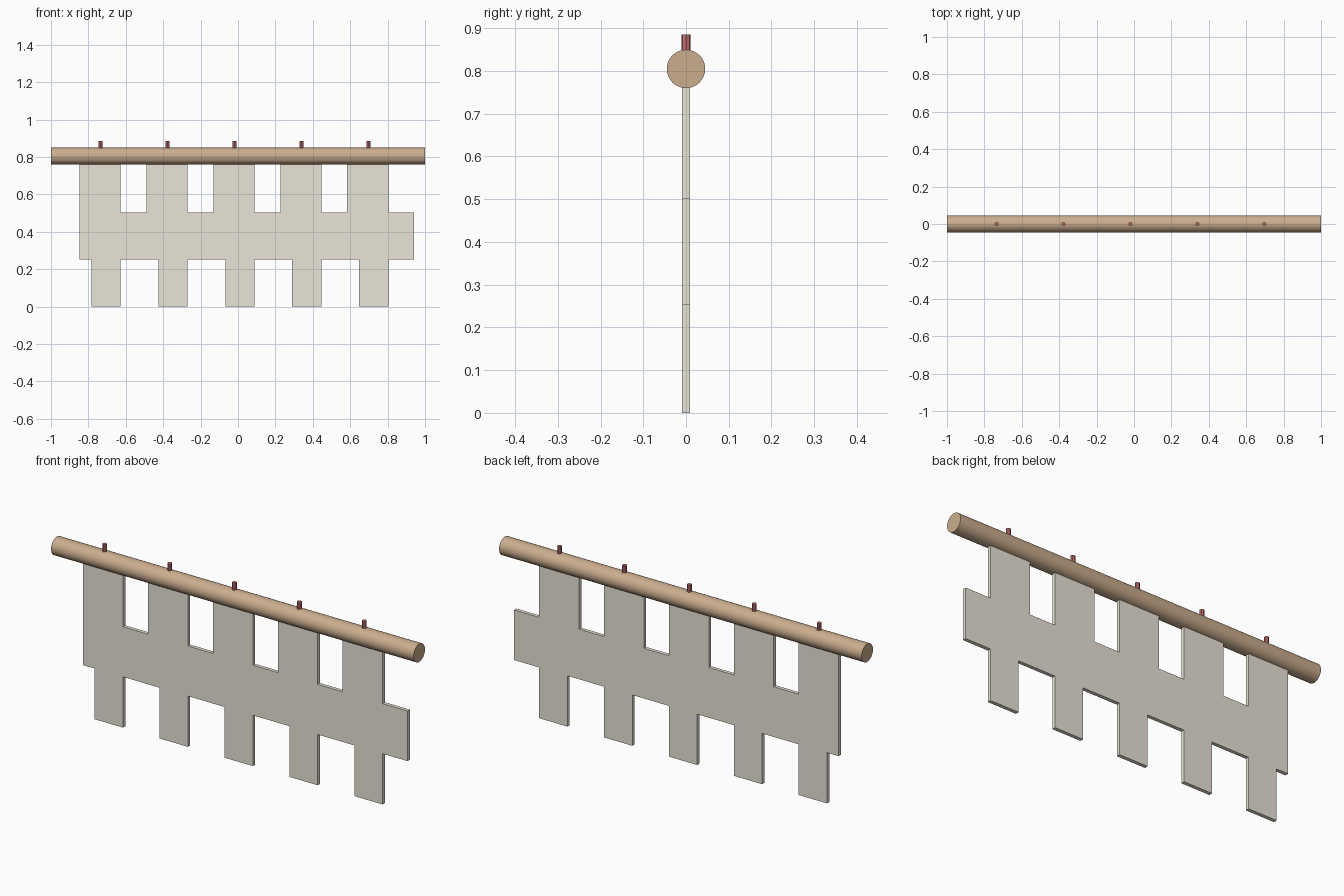
import bpy, bmesh
from math import pi

if "Cube" in bpy.data.objects:
    bpy.data.objects.remove(bpy.data.objects["Cube"])

PITCH, COUNT, LEFT = 0.358, 5, -0.848
TAB_W, FOOT_INSET = 0.22, 0.064
ROD_R, ROD_Z = 0.045, 0.805


def material(name, rgb):
    m = bpy.data.materials.new(name)
    m.diffuse_color = (*rgb, 1)
    m.use_nodes = True
    m.node_tree.nodes["Principled BSDF"].inputs["Base Color"].default_value = m.diffuse_color
    return m


def cylinder(name, radius, depth, sides, loc, mat, rot=(0, 0, 0)):
    bpy.ops.mesh.primitive_cylinder_add(vertices=sides, radius=radius, depth=depth,
                                        location=loc, rotation=rot)
    o = bpy.context.object
    o.name = name
    o.data.materials.append(mat)
    return o


wood = material("wood", (0.60, 0.42, 0.27))
cloth = material("cloth", (0.82, 0.78, 0.68))
red = material("red", (0.55, 0.16, 0.16))

# Horizontal rod
cylinder("rod", ROD_R, 2.0, 32, (0, 0, ROD_Z), wood, (0, pi / 2, 0))

# Hanging panel outline: hanging tabs along the top, feet along the bottom
top, bottom = [], []
for i in range(COUNT):
    x = LEFT + i * PITCH
    r, f = x + TAB_W, x + FOOT_INSET
    if i:
        top.append((x, 0.503))
    top += [(x, 0.775), (r, 0.775), (r, 0.503)]
    bottom += [(f, 0.253), (f, 0), (r, 0), (r, 0.253)]
end = LEFT + COUNT * PITCH
outline = top + [(end, 0.503), (end, 0.253)] + bottom[::-1] + [(LEFT, 0.253)]

bm = bmesh.new()
face = bm.faces.new([bm.verts.new((x, -0.009, z)) for x, z in outline])
ext = bmesh.ops.extrude_face_region(bm, geom=[face])
verts = [g for g in ext["geom"] if isinstance(g, bmesh.types.BMVert)]
bmesh.ops.translate(bm, vec=(0, 0.018, 0), verts=verts)
if not face.is_valid or len(bm.faces) < len(outline) + 2:
    bm.faces.new([v for v in bm.verts if v.co.y < 0])
bmesh.ops.recalc_face_normals(bm, faces=bm.faces)
mesh = bpy.data.meshes.new("hanging_panel")
bm.to_mesh(mesh)
bm.free()
mesh.materials.append(cloth)
bpy.context.collection.objects.link(bpy.data.objects.new("hanging_panel", mesh))

# Pegs standing out of the rod above each tab
for i in range(COUNT):
    cylinder(f"peg_{i + 1}", 0.011, 0.08, 8,
             (LEFT + TAB_W / 2 + 0.003 + i * PITCH, 0, 0.845), red)
